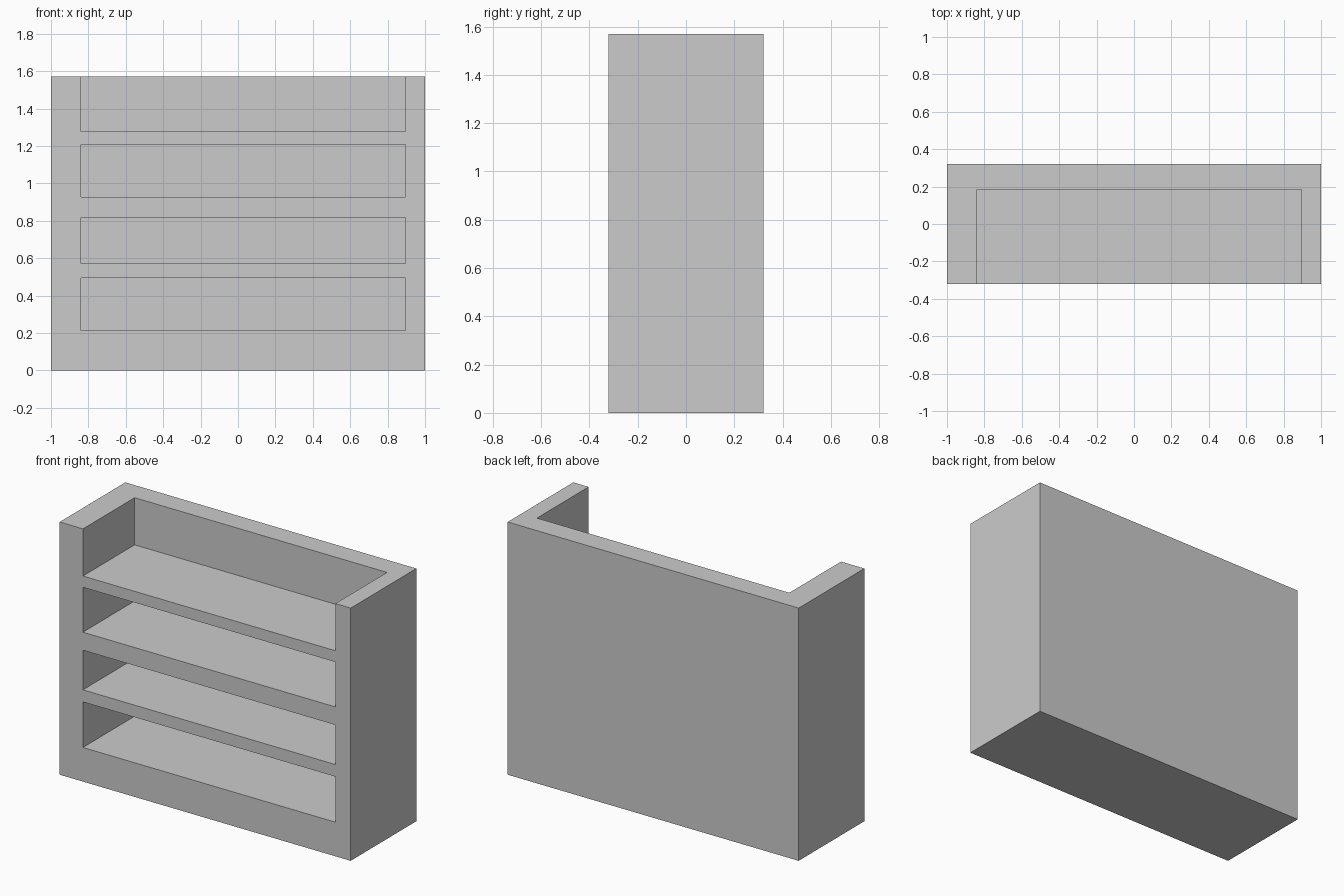
import bpy

if "Cube" in bpy.data.objects:
    bpy.data.objects.remove(bpy.data.objects["Cube"])

WIDTH, DEPTH, HEIGHT = 2.0, 0.644, 1.57
BAY_LEFT, BAY_RIGHT = -0.84, 0.895


def box(name, low, high):
    """Axis-aligned box between two corners."""
    centre = [(a + b) / 2 for a, b in zip(low, high)]
    bpy.ops.mesh.primitive_cube_add(size=1)
    obj = bpy.context.object
    obj.name = name
    for v in obj.data.vertices:
        v.co = [c + k * (b - a) for c, k, a, b in zip(centre, v.co, low, high)]
    return obj


# Solid carcass block
carcass = box("shelf_carcass", (-WIDTH / 2, -DEPTH / 2, 0),
              (WIDTH / 2, DEPTH / 2, HEIGHT))

# Shelf bays: bottom, top and back of each; the uppermost is open at the top
bays = [
    (0.212, 0.495, 0.195),
    (0.570, 0.816, 0.195),
    (0.928, 1.207, 0.195),
    (1.277, HEIGHT + 0.2, 0.185),
]
for i, (bottom, top, back) in enumerate(bays, 1):
    cutter = box(f"bay_cutter_{i}", (BAY_LEFT, -DEPTH / 2 - 0.2, bottom),
                 (BAY_RIGHT, back, top))
    cutter.hide_render = True
    cutter.hide_set(True)
    cutter.display_type = 'WIRE'
    mod = carcass.modifiers.new(f"bay_{i}", 'BOOLEAN')
    mod.operation = 'DIFFERENCE'
    mod.solver = 'EXACT'
    mod.object = cutter
